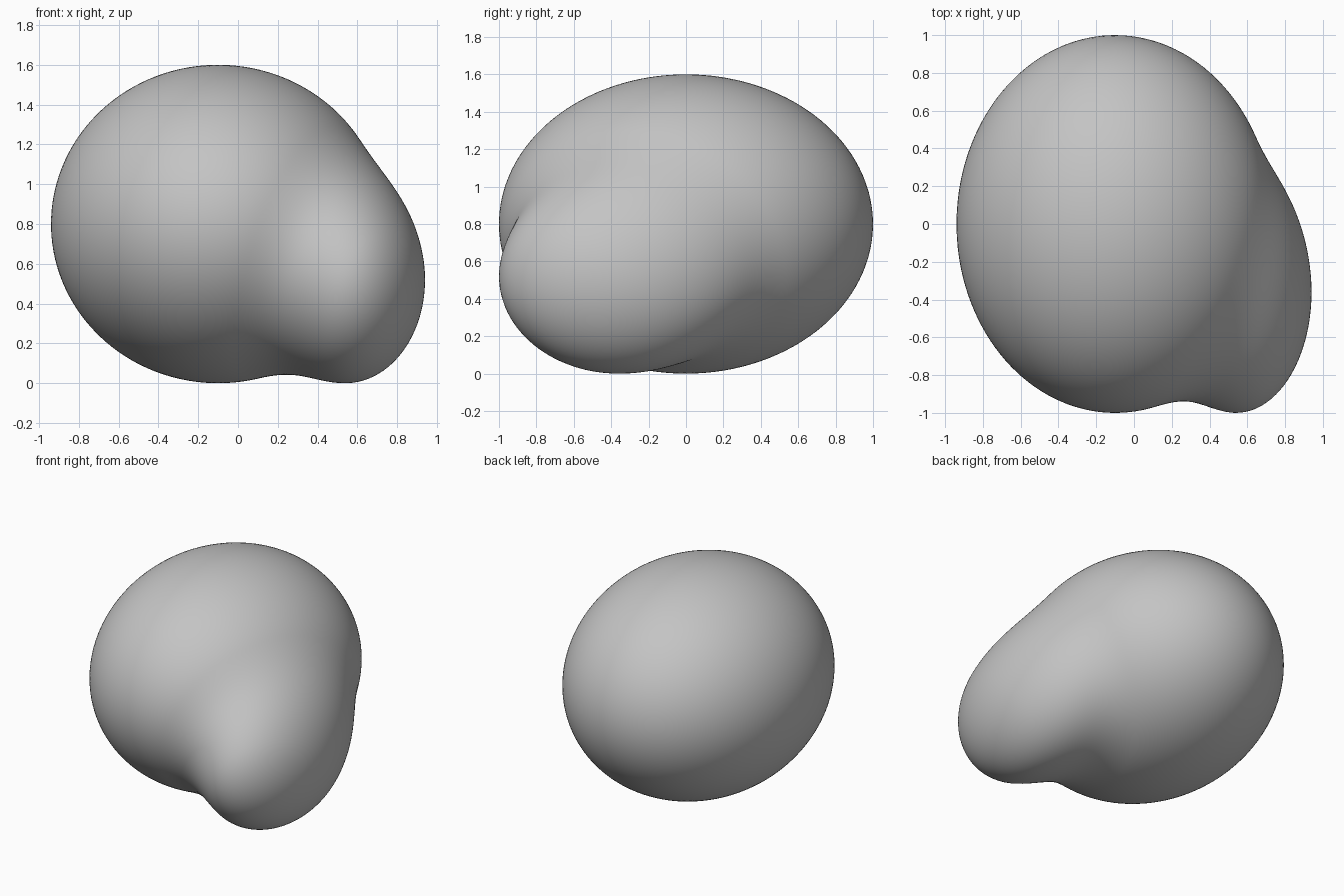
import bpy
import bmesh
from mathutils import Vector

cube = bpy.data.objects.get("Cube")
if cube:
    bpy.data.objects.remove(cube, do_unlink=True)

# Two ellipsoids (centre, radii) melted into one soft shape
BODY = (Vector((-0.10, 0.0, 0.80)), Vector((0.84, 1.0, 0.80)))
LOBE = (Vector((0.54, -0.36, 0.52)), Vector((0.40, 0.64, 0.52)))
BLEND = 0.26
CORE = Vector((0.25, -0.20, 0.66))  # a point inside both ellipsoids


def ellipsoid_distance(p, ellipsoid):
    centre, radii = ellipsoid
    q = Vector([(a - c) / r for a, c, r in zip(p, centre, radii)])
    gradient = Vector([a / r for a, r in zip(q, radii)])
    return q.length * (q.length - 1) / max(gradient.length, 1e-6)


def blended_distance(p):
    a = ellipsoid_distance(p, BODY)
    b = ellipsoid_distance(p, LOBE)
    h = max(BLEND - abs(a - b), 0)
    return min(a, b) - h * h / (4 * BLEND)


def surface_point(direction):
    near, far = 0.0, 2.5
    for _ in range(20):
        mid = (near + far) / 2
        if blended_distance(CORE + direction * mid) < 0:
            near = mid
        else:
            far = mid
    return CORE + direction * near


# Push a fine sphere out to the blended surface
bm = bmesh.new()
bmesh.ops.create_icosphere(bm, subdivisions=6, radius=1)
for v in bm.verts:
    v.co = surface_point(v.co.normalized())
for f in bm.faces:
    f.smooth = True
mesh = bpy.data.meshes.new("lobed_body")
bm.to_mesh(mesh)
bm.free()
body = bpy.data.objects.new("lobed_body", mesh)
bpy.context.collection.objects.link(body)

# Plain grey
grey = bpy.data.materials.new("plain_grey")
grey.use_nodes = True
colour = (0.55, 0.55, 0.55, 1)
grey.diffuse_color = colour
grey.node_tree.nodes["Principled BSDF"].inputs["Base Color"].default_value = colour
mesh.materials.append(grey)
